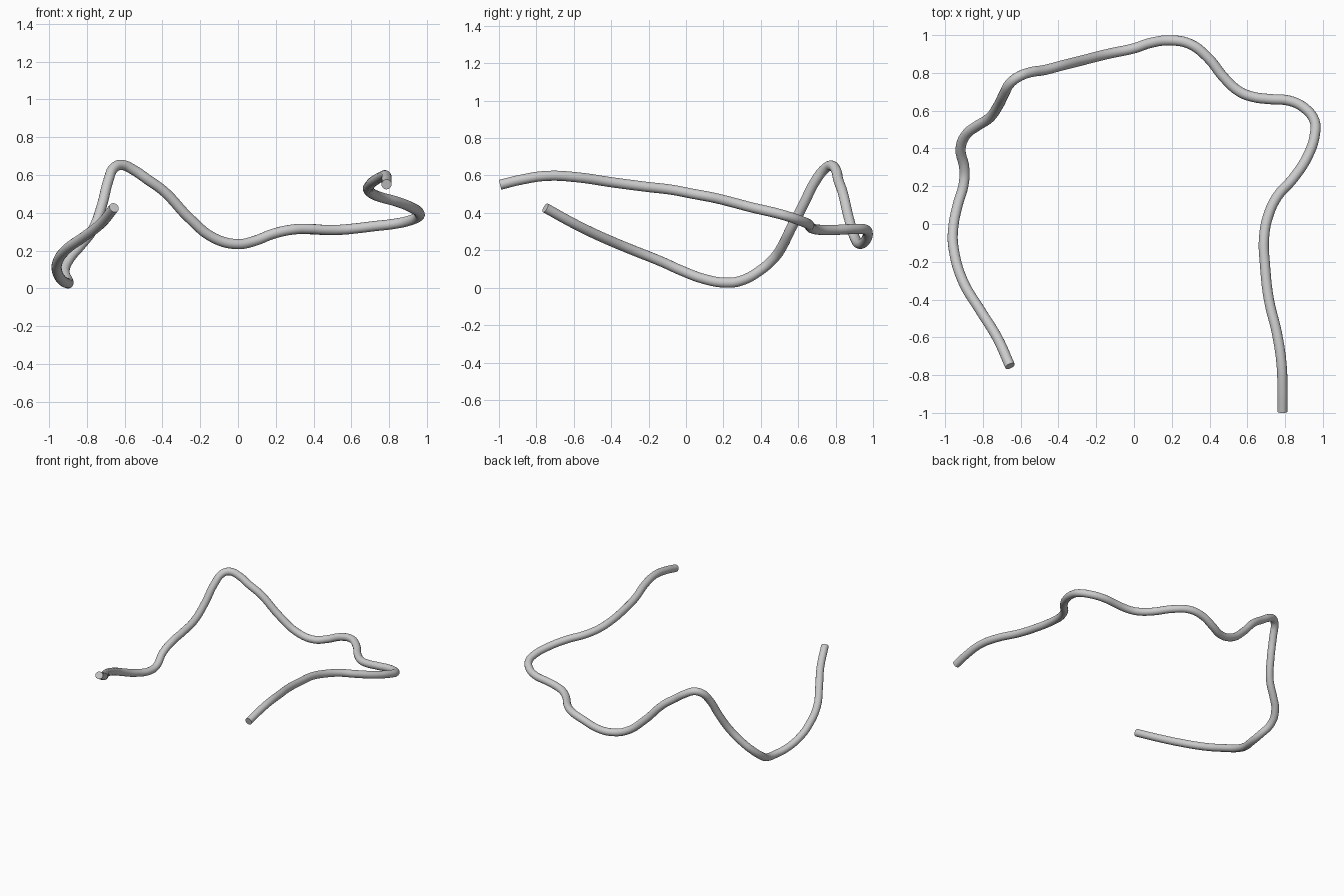
import bpy
import math

RADIUS = 0.027

# Centre line of the bent tube, from the left end round the back to the right end
PATH = [
    (-.656, -.752, .427), (-.725, -.60, .343), (-.812, -.46, .275), (-.907, -.30, .207),
    (-.955, -.13, .139), (-.958, -.03, .094), (-.935, .095, .047), (-.902, .21, .027),
    (-.898, .29, .036), (-.918, .40, .095), (-.886, .477, .165), (-.84, .513, .219),
    (-.767, .56, .314), (-.72, .625, .439), (-.685, .694, .574), (-.656, .745, .638),
    (-.614, .778, .653), (-.55, .803, .625), (-.48, .814, .577), (-.39, .837, .512),
    (-.26, .870, .374), (-.127, .903, .266), (0, .930, .234), (.085, .958, .250),
    (.19, .972, .290), (.296, .953, .312), (.39, .882, .313), (.48, .771, .308),
    (.56, .700, .311), (.63, .673, .318), (.72, .661, .329), (.825, .652, .341),
    (.905, .612, .358), (.956, .545, .381), (.958, .477, .400), (.92, .36, .427),
]
PATH += [
    (.84, .238, .459), (.76, .148, .481), (.71, .042, .501), (.688, -.08, .524),
    (.693, -.21, .539), (.714, -.40, .564), (.757, -.58, .590), (.781, -.74, .598),
    (.786, -.874, .579), (.786, -.994, .550),
]

# Round tube swept along the path
curve = bpy.data.curves.new("bent_tube", 'CURVE')
curve.dimensions = '3D'
curve.resolution_u = 5
curve.bevel_depth = RADIUS
curve.bevel_resolution = 6
curve.use_fill_caps = True
spline = curve.splines.new('BEZIER')
spline.bezier_points.add(len(PATH) - 1)
for point, co in zip(spline.bezier_points, PATH):
    point.co = co
    point.handle_left_type = point.handle_right_type = 'AUTO'

tube = bpy.data.objects.new("bent_tube", curve)
bpy.context.collection.objects.link(tube)
bpy.context.view_layer.objects.active = tube
tube.select_set(True)
bpy.ops.object.convert(target='MESH')
tube = bpy.context.object
tube.name = "bent_tube"

# Plain grey finish, smooth sides with crisp flat ends
grey = bpy.data.materials.new("light_grey")
grey.diffuse_color = (0.6, 0.6, 0.6, 1)
tube.data.materials.clear()
tube.data.materials.append(grey)
bpy.ops.object.shade_smooth_by_angle(angle=math.radians(40))
